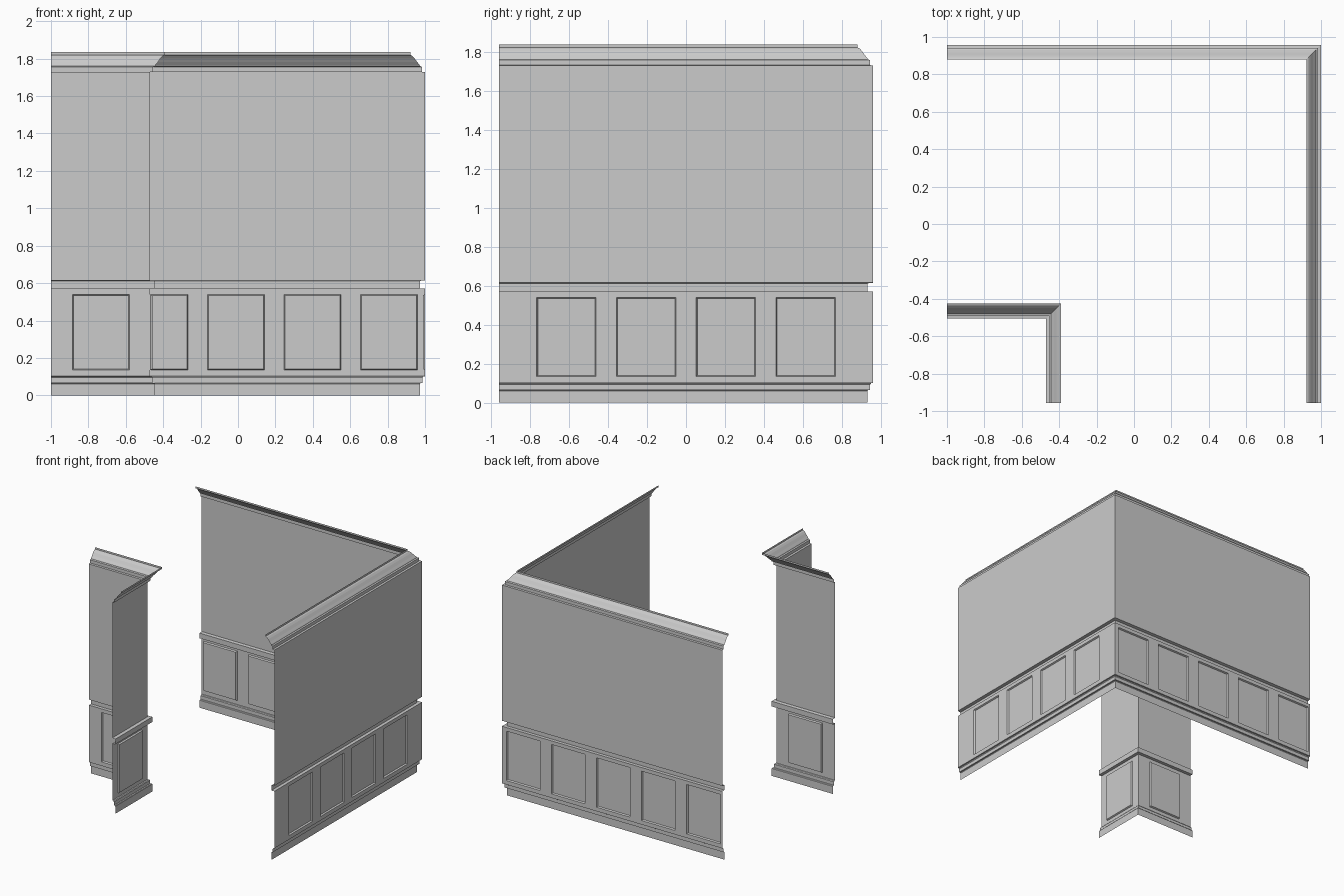
import bpy, bmesh
from mathutils import Vector

if "Cube" in bpy.data.objects:
    bpy.data.objects.remove(bpy.data.objects["Cube"])

# Plan paths; the room interior lies on the right-hand side of each path
OUTER = [(-1, 0.958), (1, 0.958), (1, -0.958)]
INNER = [(-0.47, -0.958), (-0.47, -0.505), (-1, -0.505)]

# Profiles as (distance from wall into the room, height)
BASEBOARD = [(0.027, 0), (0.027, 0.061), (0.024, 0.065), (0.014, 0.066),
             (0.014, 0.094), (0.009, 0.1), (0, 0.102)]
CHAIR_RAIL = [(0, 0.57), (0.027, 0.57), (0.027, 0.612), (0, 0.615)]
UPPER_WALL = [(0, 0.615), (0, 1.728)]
CROWN = [(0, 1.728), (0.016, 1.73), (0.016, 1.756), (0.027, 1.76), (0.029, 1.766),
         (0.042, 1.782), (0.056, 1.802), (0.068, 1.815), (0.079, 1.82), (0.079, 1.835)]

PANEL_W, PANEL_Z = 0.305, (0.135, 0.54)


def right(a, b):
    t = (b - a).normalized()
    return Vector((t.y, -t.x))


def finish(bm, name):
    me = bpy.data.meshes.new(name)
    bmesh.ops.remove_doubles(bm, verts=bm.verts, dist=1e-5)
    bm.to_mesh(me)
    bm.free()
    ob = bpy.data.objects.new(name, me)
    bpy.context.collection.objects.link(ob)


def sweep(name, path, profile):
    """Open profile run along a mitred two-leg path."""
    p = [Vector(q) for q in path]
    n1, n2 = right(p[0], p[1]), right(p[1], p[2])
    offs = [n1, n1 + n2, n2]
    bm = bmesh.new()
    rows = [[bm.verts.new((*(q + o * d), z)) for q, o in zip(p, offs)] for d, z in profile]
    for lo, hi in zip(rows, rows[1:]):
        for i in range(2):
            bm.faces.new((lo[i], lo[i + 1], hi[i + 1], hi[i]))
    finish(bm, name)


def wainscot(name, path, centres):
    """Lower wall with raised panels; centres holds panel positions per leg."""
    bm = bmesh.new()
    panels = []
    zs = [0.102, PANEL_Z[0], PANEL_Z[1], 0.57]
    for a, b, cs in zip(path, path[1:], centres):
        a, b = Vector(a), Vector(b)
        axis = 0 if abs(b.x - a.x) > abs(b.y - a.y) else 1
        length = (b - a).length
        cs = sorted(abs(c - a[axis]) for c in cs)
        cuts = [0] + [c + s * PANEL_W / 2 for c in cs for s in (-1, 1)] + [length]
        pts = [a.lerp(b, c / length) for c in cuts]
        rows = [[bm.verts.new((*q, z)) for q in pts] for z in zs]
        for r in range(3):
            for i in range(len(pts) - 1):
                f = bm.faces.new((rows[r][i], rows[r][i + 1], rows[r + 1][i + 1], rows[r + 1][i]))
                if r == 1 and i % 2:
                    panels.append(f)
    bm.normal_update()
    bmesh.ops.inset_individual(bm, faces=panels, thickness=0.008, depth=0.012)
    finish(bm, name)


# Panel centres along each leg
back = [-0.83 + 0.4095 * i for i in range(5)]
side = [-0.6125 + 0.4085 * i for i in range(4)]

for label, path, centres in (("outer", OUTER, (back, side)),
                             ("inner", INNER, ([-0.732], [-0.733]))):
    sweep(label + "_baseboard", path, BASEBOARD)
    wainscot(label + "_wainscot", path, centres)
    sweep(label + "_chair_rail", path, CHAIR_RAIL)
    sweep(label + "_upper_wall", path, UPPER_WALL)
    sweep(label + "_crown_moulding", path, CROWN)
